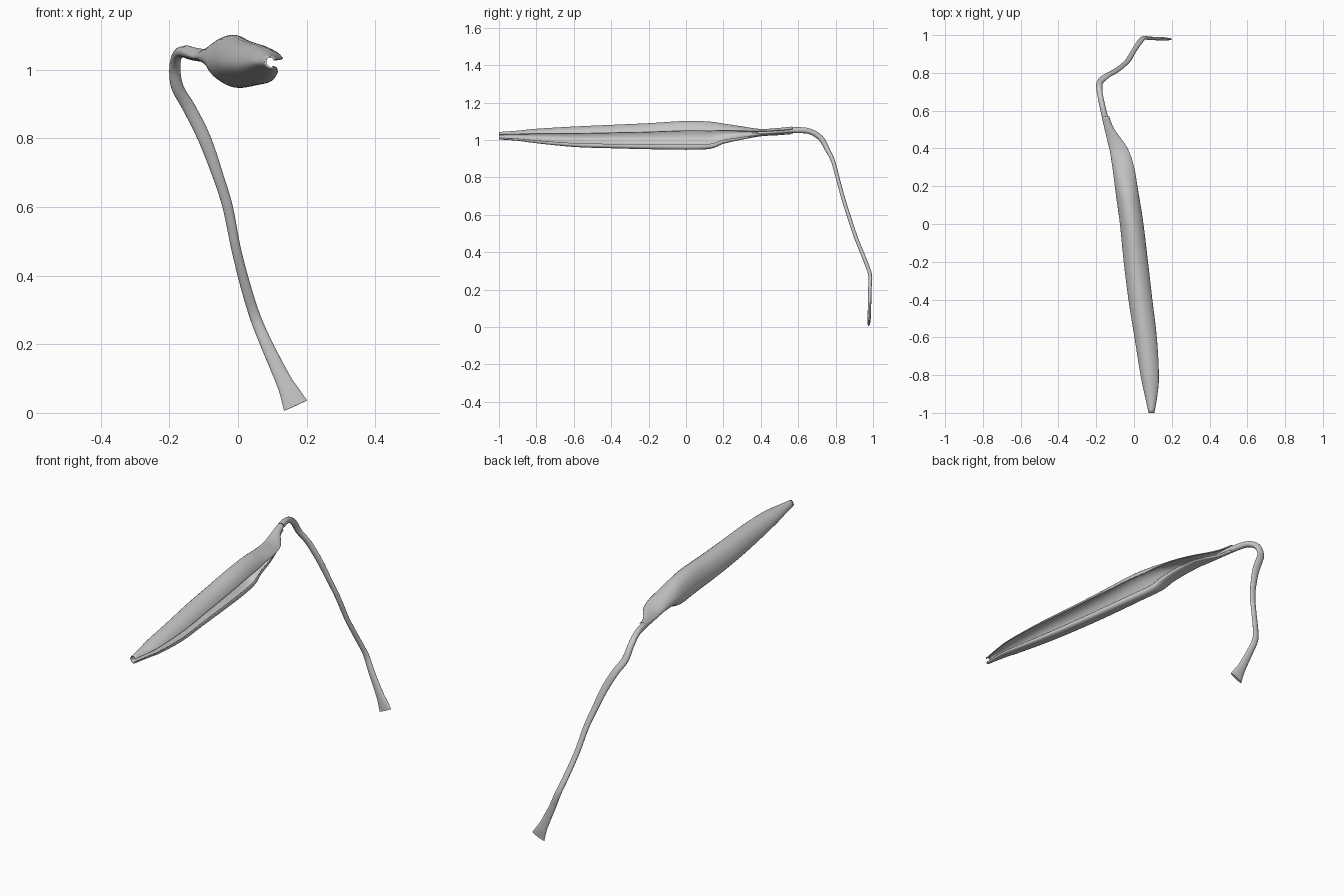
import bpy, bmesh, math
from mathutils import Vector

if "Cube" in bpy.data.objects:
    bpy.data.objects.remove(bpy.data.objects["Cube"])


def smooth_path(keys, steps):
    """Catmull-Rom through rows of numbers."""
    out = []
    for i in range(len(keys) - 1):
        a, b = keys[max(i - 1, 0)], keys[i]
        c, d = keys[i + 1], keys[min(i + 2, len(keys) - 1)]
        for s in range(steps):
            t = s / steps
            out.append([0.5 * (2 * q + (r - p) * t + (2 * p - 5 * q + 4 * r - w) * t * t
                               + (3 * q - p - 3 * r + w) * t ** 3)
                        for p, q, r, w in zip(a, b, c, d)])
    out.append(list(keys[-1]))
    return out


def loft(name, rings, closed):
    """Skin a list of point rings; closed rings also get end caps."""
    bm = bmesh.new()
    rows = [[bm.verts.new(p) for p in ring] for ring in rings]
    n = len(rows[0])
    for r0, r1 in zip(rows, rows[1:]):
        for j in range(n if closed else n - 1):
            k = (j + 1) % n
            bm.faces.new((r0[j], r0[k], r1[k], r1[j]))
    if closed:
        bm.faces.new(rows[0])
        bm.faces.new(rows[-1])
    bmesh.ops.recalc_face_normals(bm, faces=bm.faces)
    mesh = bpy.data.meshes.new(name)
    bm.to_mesh(mesh)
    bm.free()
    obj = bpy.data.objects.new(name, mesh)
    bpy.context.collection.objects.link(obj)
    return obj


def shade(obj):
    bpy.ops.object.select_all(action='DESELECT')
    obj.select_set(True)
    bpy.context.view_layer.objects.active = obj
    bpy.ops.object.shade_smooth_by_angle(angle=math.radians(50))


# Rolled leaf blade: C-shaped section open to +x, upper rim first
section = smooth_path([(1, .66), (.84, .86), (.55, 1), (.25, .92), (.06, .7), (0, .47),
                       (.1, .27), (.33, .1), (.6, 0), (.8, .04), (.8, .17)], 3)
# y, x left, x right, z low, z high
blade = smooth_path([
    (-1.0, .080, .106, 1.005, 1.04),
    (-.9, .058, .123, .998, 1.047),
    (-.8, .037, .130, .985, 1.057),
    (-.6, .005, .119, .965, 1.069),
    (-.4, -.027, .095, .958, 1.078),
    (-.2, -.052, .072, .953, 1.087),
    (0, -.072, .048, .950, 1.099),
    (.13, -.090, .028, .955, 1.095),
    (.2, -.099, .016, .982, 1.085),
    (.3, -.112, -.001, 1.004, 1.070),
    (.4, -.128, -.035, 1.022, 1.056),
    (.5, -.148, -.105, 1.028, 1.062),
    (.57, -.166, -.134, 1.034, 1.069)], 4)
leaf = loft("leaf_blade", [[(xl + u * (xr - xl), y, zl + v * (zh - zl)) for u, v in section]
                           for y, xl, xr, zl, zh in blade], False)
shell = leaf.modifiers.new("thickness", 'SOLIDIFY')
shell.thickness = 0.005
shell.offset = 0
shade(leaf)

# Stem: x, y, z, half width, half thickness
stem_keys = smooth_path([
    (-.118, .38, 1.035, .008, .006),
    (-.135, .48, 1.044, .015, .012),
    (-.157, .58, 1.052, .016, .016),
    (-.175, .66, 1.046, .015, .015),
    (-.184, .72, 1.010, .016, .015),
    (-.177, .755, .95, .018, .013),
    (-.143, .785, .89, .019, .011),
    (-.098, .810, .80, .019, .010),
    (-.058, .840, .69, .016, .010),
    (-.030, .868, .60, .015, .010),
    (-.006, .908, .48, .014, .010),
    (.022, .952, .37, .015, .010),
    (.050, .984, .28, .016, .010),
    (.083, .983, .20, .018, .009),
    (.130, .981, .10, .023, .009),
    (.150, .980, .06, .029, .009),
    (.168, .978, .021, .037, .007)], 4)
pts = [Vector(k[:3]) for k in stem_keys]
rings = []
for i, (p, k) in enumerate(zip(pts, stem_keys)):
    t = (pts[min(i + 1, len(pts) - 1)] - pts[max(i - 1, 0)]).normalized()
    w = (Vector((1, 0, 0)) - t * t.x).normalized()
    n = t.cross(w)
    rings.append([p + w * k[3] * math.cos(a) + n * k[4] * math.sin(a)
                  for a in (math.tau * j / 16 for j in range(16))])
stem = loft("stem", rings, True)
# keep the flared foot on the ground
for v in stem.data.vertices:
    v.co.z = max(v.co.z, 0)
shade(stem)
